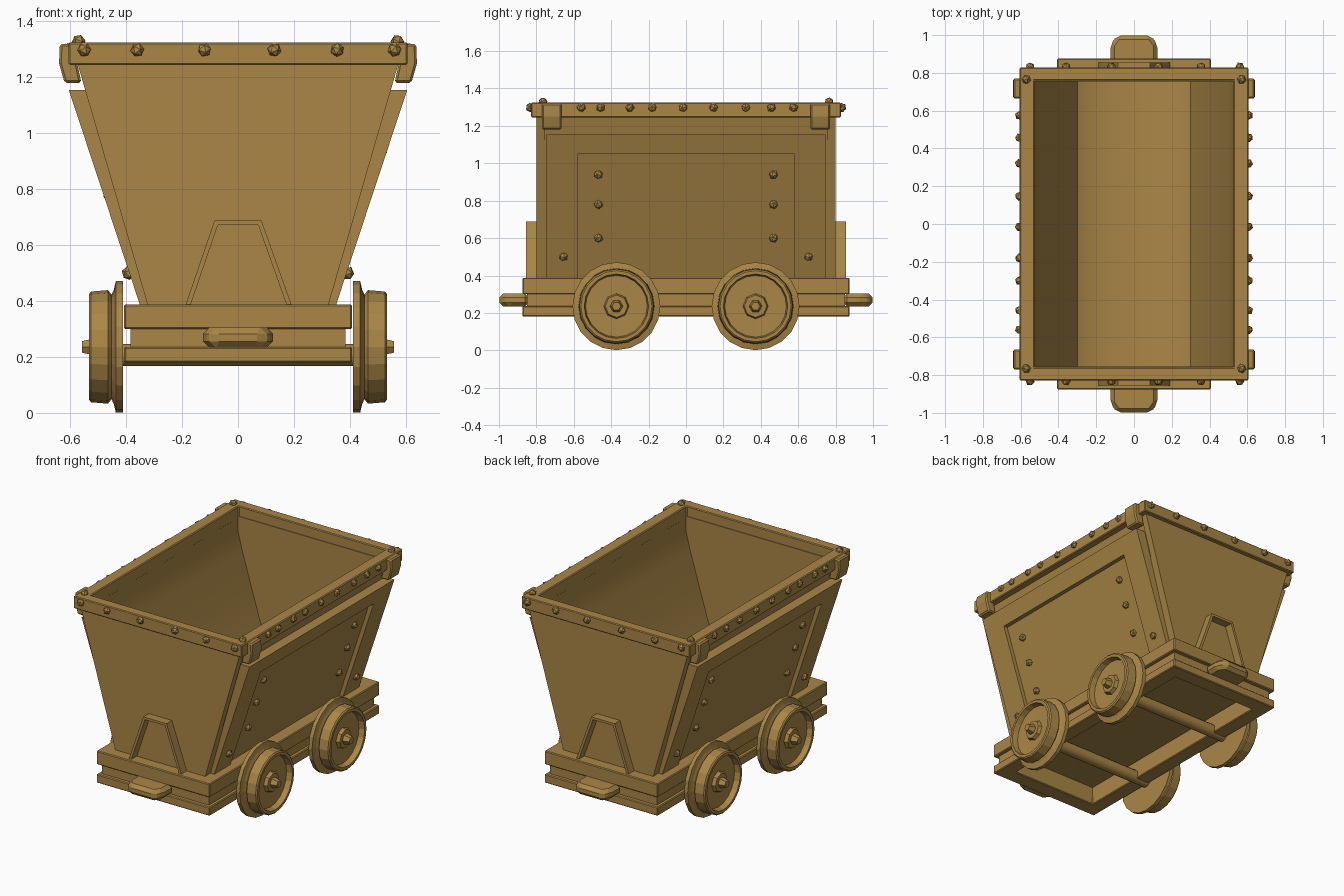
import bpy, bmesh, math, random
from mathutils import Vector, Matrix, Euler

if "Cube" in bpy.data.objects:
    bpy.data.objects.remove(bpy.data.objects["Cube"])
random.seed(4)

mat = bpy.data.materials.new("brass_brown")
mat.diffuse_color = (0.40, 0.24, 0.062, 1)
mat.use_nodes = True
mat.node_tree.nodes["Principled BSDF"].inputs["Base Color"].default_value = mat.diffuse_color


def finish(name, bm, bevel=0.0, smooth=None):
    bmesh.ops.recalc_face_normals(bm, faces=bm.faces)
    me = bpy.data.meshes.new(name)
    bm.to_mesh(me)
    bm.free()
    me.materials.append(mat)
    if smooth:
        for p in me.polygons:
            p.use_smooth = True
        me.set_sharp_from_angle(angle=math.radians(smooth))
    ob = bpy.data.objects.new(name, me)
    bpy.context.collection.objects.link(ob)
    if bevel:
        m = ob.modifiers.new("bevel", 'BEVEL')
        m.width, m.segments = bevel, 1
    return ob


def add_prism(bm, pts, a, b, axis='y'):
    """Extrude a 2D profile from a to b: (x, z) along y, or (x, y) along z."""
    place = (lambda p, t: (p[0], t, p[1])) if axis == 'y' else (lambda p, t: (p[0], p[1], t))
    f = bm.faces.new([bm.verts.new(place(p, a)) for p in pts])
    ext = bmesh.ops.extrude_face_region(bm, geom=[f])
    off = Vector(place((0, 0), b - a))
    bmesh.ops.translate(bm, vec=off, verts=[v for v in ext['geom'] if isinstance(v, bmesh.types.BMVert)])


def prism(name, pts, a, b, axis='y', bevel=0.0, smooth=None):
    bm = bmesh.new()
    add_prism(bm, pts, a, b, axis)
    return finish(name, bm, bevel, smooth)


def add_box(bm, x0, x1, y0, y1, z0, z1):
    add_prism(bm, [(x0, z0), (x1, z0), (x1, z1), (x0, z1)], y0, y1)


def ring(name, x, y, xi, yi, z0, z1, bevel=0.0):
    """Rectangular frame with an open centre."""
    bm = bmesh.new()
    o = [bm.verts.new((sx * x, sy * y, z0)) for sx, sy in ((-1, -1), (1, -1), (1, 1), (-1, 1))]
    i = [bm.verts.new((sx * xi, sy * yi, z0)) for sx, sy in ((-1, -1), (1, -1), (1, 1), (-1, 1))]
    fs = [bm.faces.new((o[k], o[(k + 1) % 4], i[(k + 1) % 4], i[k])) for k in range(4)]
    ext = bmesh.ops.extrude_face_region(bm, geom=fs)
    bmesh.ops.translate(bm, vec=(0, 0, z1 - z0),
                        verts=[v for v in ext['geom'] if isinstance(v, bmesh.types.BMVert)])
    return finish(name, bm, bevel)


def wall(z):       # outer hopper wall
    return 0.323 + (z - 0.39) * 0.292


def frame_x(z):    # outer face of the raised side frame
    return 0.352 + (z - 0.39) * 0.331


# Hopper trough: sloping walls with a rounded interior
inner = [(.53, 1.30), (.53, 1.17), (.50, 1.05), (.44, .85), (.37, .62), (.30, .47), (.20, .42)]
outer = [(-wall(1.30) + .01, 1.30), (-.323, .385), (.323, .385), (wall(1.30) - .01, 1.30)]
prism("hopper_trough", outer + inner + [(-x, z) for x, z in reversed(inner)], -.765, .765, smooth=35)

# End plates
end = [(-.323, .385), (.323, .385), (wall(1.26), 1.26), (-wall(1.26), 1.26)]
for s in (-1, 1):
    prism("hopper_end_plate", end, s * .755, s * .80)

# Raised side frames around recessed panels
for s in (-1, 1):
    bm = bmesh.new()

    def slab(z0, z1, y0, y1, d):
        add_prism(bm, [(s * (wall(z0) - .01), z0), (s * (frame_x(z0) - d), z0),
                       (s * (frame_x(z1) - d), z1), (s * (wall(z1) - .01), z1)], y0, y1)
    slab(.385, 1.155, -.745, -.58, 0)
    slab(.385, 1.155, .58, .745, 0)
    slab(1.05, 1.155, -.58, .58, 0)
    finish("side_frame", bm)
    bm = bmesh.new()
    slab(.385, 1.05, -.58, .58, .028)
    finish("side_panel", bm)

# Top rim
ring("top_rim", .606, .828, .528, .76, 1.245, 1.325, .005)

# Corner brackets on the rim
for sx in (-1, 1):
    for sy in (-1, 1):
        prism("rim_corner_bracket",
              [(sx * .56, 1.18), (sx * .62, 1.18), (sx * .64, 1.25), (sx * .637, 1.32), (sx * .59, 1.32)],
              sy * .665, sy * .77, bevel=.008)

# Arched brace on each end
arch_o = [(-.188, .385), (-.084, .688), (.084, .688), (.192, .385)]
arch_i = [(.174, .385), (.072, .672), (-.072, .672), (-.170, .385)]
for s in (-1, 1):
    prism("end_brace", arch_o + arch_i, s * .79, s * .855)

# Undercarriage: top deck, recessed middle, lower ring
bm = bmesh.new()
add_box(bm, -.408, .408, -.875, .875, .30, .388)
finish("deck", bm, .005)
ring("recessed_frame", .385, .85, .31, .77, .225, .305)
ring("lower_frame", .408, .875, .31, .77, .18, .236, .005)

# Couplers
for s in (-1, 1):
    prism("coupler", [(-.125, s * .84), (.125, s * .84), (.125, s * .95), (.09, s * .998),
                      (-.09, s * .998), (-.125, s * .95)], .234, .305, 'z', bevel=.022)

# Wheels: turned profile (radius, x), with hub and nut
prof = [(0, .412), (.235, .412), (.235, .437), (.205, .444), (.187, .452), (.203, .465),
        (.198, .525), (.19, .532), (.172, .532), (.165, .495), (0, .49)]
for sy in (-1, 1):
    for sx in (-1, 1):
        bm = bmesh.new()
        vs = [bm.verts.new((x, r, 0)) for r, x in prof]
        es = [bm.edges.new(e) for e in zip(vs, vs[1:])]
        bmesh.ops.spin(bm, geom=vs + es, cent=(0, 0, 0), axis=(1, 0, 0),
                       angle=math.tau, steps=20, use_duplicate=False)
        bmesh.ops.remove_doubles(bm, verts=bm.verts, dist=1e-4)
        for n, r1, r2, x0, x1 in ((8, .07, .06, .485, .515), (6, .036, .024, .51, .557)):
            bmesh.ops.create_cone(bm, cap_ends=True, segments=n, radius1=r1, radius2=r2, depth=x1 - x0,
                                  matrix=Matrix.Translation(((x0 + x1) / 2, 0, 0)) @ Matrix.Rotation(math.pi / 2, 4, 'Y'))
        bmesh.ops.transform(bm, matrix=Matrix.Translation((0, sy * .372, .236)) @ Matrix.Diagonal((sx, 1, 1, 1)),
                            verts=bm.verts)
        finish("wheel", bm)
    bm = bmesh.new()
    bmesh.ops.create_cone(bm, cap_ends=True, segments=12, radius1=.04, radius2=.04, depth=.86,
                          matrix=Matrix.Translation((0, sy * .372, .207)) @ Matrix.Rotation(math.pi / 2, 4, 'Y'))
    finish("axle", bm, smooth=40)

# Rough faceted rivets
spots = []
for s in (-1, 1):
    spots += [(x, s * .832, 1.298) for x in (-.55, -.36, -.12, .13, .355, .56)]
    spots += [(s * .606, y, 1.298) for y in (-.56, -.457, -.30, -.18, -.015, .147, .32, .457, .575)]
    for t in (-1, 1):
        spots.append((s * .57, t * .765, 1.328))
        spots += [(s * (frame_x(z) - .024), t * .468, z) for z in (.60, .78, .94)]
        spots.append((s * (frame_x(.5) + .003), t * .655, .50))
bm = bmesh.new()
for p in spots:
    rot = Euler([random.uniform(0, 6) for _ in range(3)]).to_matrix().to_4x4()
    bmesh.ops.create_icosphere(bm, subdivisions=1, radius=.025, matrix=Matrix.Translation(p) @ rot)
finish("rivets", bm)
